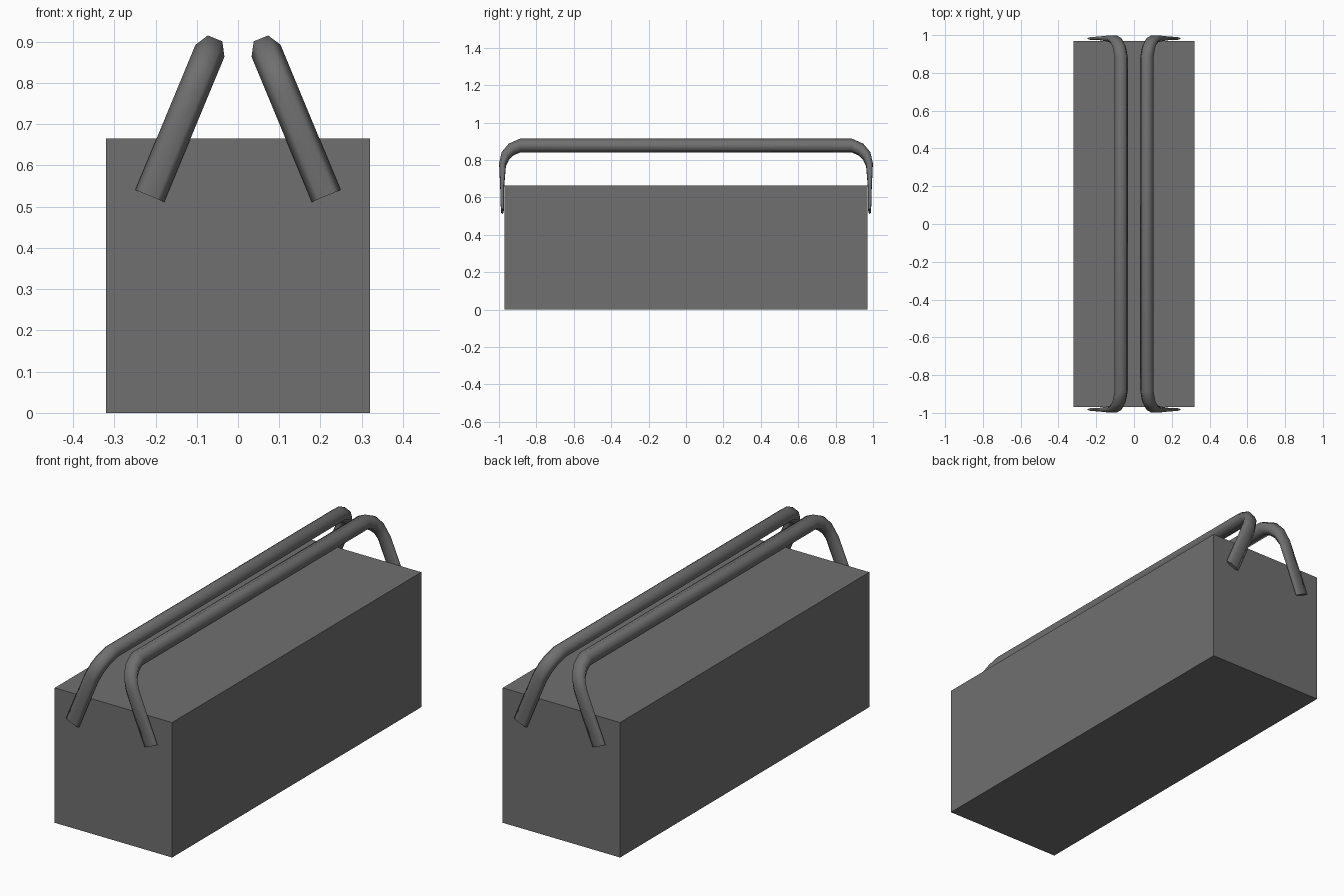
import bpy, bmesh
from math import sin, cos, radians
from mathutils import Vector

if "Cube" in bpy.data.objects:
    bpy.data.objects.remove(bpy.data.objects["Cube"])

# Dark grey finish
dark = bpy.data.materials.new("dark_grey")
dark.diffuse_color = (0.16, 0.16, 0.16, 1)
dark.use_nodes = True
dark.node_tree.nodes["Principled BSDF"].inputs["Base Color"].default_value = dark.diffuse_color


def make_object(name, bm):
    bmesh.ops.recalc_face_normals(bm, faces=bm.faces)
    mesh = bpy.data.meshes.new(name)
    bm.to_mesh(mesh)
    bm.free()
    mesh.materials.append(dark)
    obj = bpy.data.objects.new(name, mesh)
    bpy.context.collection.objects.link(obj)
    return obj


# Box body
bm = bmesh.new()
bmesh.ops.create_cube(bm, size=1)
bmesh.ops.scale(bm, vec=(0.64, 1.94, 0.665), verts=bm.verts)
bmesh.ops.translate(bm, vec=(0, 0, 0.3325), verts=bm.verts)
make_object("box_body", bm)

# Handle sections: y, z, angle of the outer side, half thickness
HALF = [
    (0.982, 0.526, 0, 0.0075),
    (0.983, 0.65, 0, 0.010),
    (0.981, 0.775, 8, 0.018),
    (0.966, 0.822, 35, 0.024),
    (0.935, 0.856, 62, 0.029),
    (0.885, 0.878, 90, 0.0325),
]
SECTIONS = HALF + [(-y, z, 180 - a, t) for y, z, a, t in reversed(HALF)]
WIDTH = 0.038


def handle(name, side):
    foot, top = Vector((0.214 * side, 0, 0.526)), Vector((0.068 * side, 0, 0.878))
    slope = (top - foot).normalized()
    across = Vector((slope.z, 0, -slope.x))
    bm = bmesh.new()
    rings = []
    for y, z, a, t in SECTIONS:
        centre = foot + (top - foot) * ((z - 0.526) / 0.352)
        centre.y = y
        out = Vector((0, cos(radians(a)), 0)) + slope * sin(radians(a))
        # Six-sided section, flattened towards the feet
        ring = []
        for k in range(6):
            ang = radians(60 * k)
            p = centre + across * WIDTH * cos(ang) + out * t * sin(ang) / sin(radians(60))
            ring.append(bm.verts.new(p))
        rings.append(ring)
    for r0, r1 in zip(rings, rings[1:]):
        for k in range(6):
            j = (k + 1) % 6
            bm.faces.new((r0[k], r0[j], r1[j], r1[k])).smooth = True
    # Flat feet with sharp rims
    for ring in (rings[0], rings[-1]):
        cap = bm.faces.new(ring)
        for e in cap.edges:
            e.smooth = False
    make_object(name, bm)


handle("left_handle", -1)
handle("right_handle", 1)
